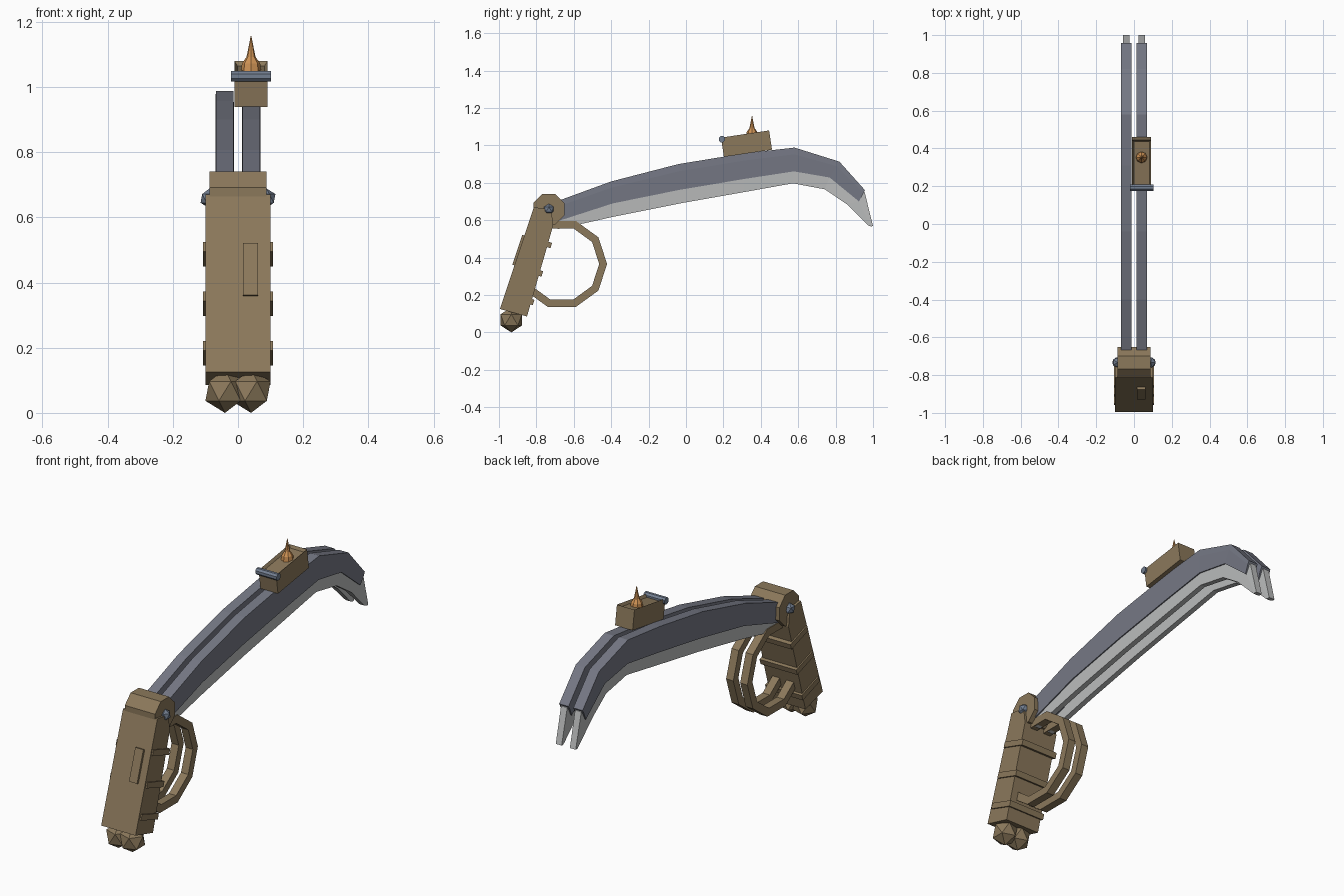
import bpy, bmesh
from math import radians, pi, sin, cos
from mathutils import Matrix

if "Cube" in bpy.data.objects:
    bpy.data.objects.remove(bpy.data.objects["Cube"])


def material(name, rgb):
    m = bpy.data.materials.new(name)
    m.diffuse_color = (*rgb, 1)
    m.use_nodes = True
    m.node_tree.nodes["Principled BSDF"].inputs["Base Color"].default_value = m.diffuse_color
    return m


BROWN = material("brown", (0.26, 0.19, 0.105))
STEEL = material("blue_grey_steel", (0.18, 0.19, 0.235))
EDGE = material("light_edge_grey", (0.50, 0.51, 0.51))
BOLT = material("bolt_blue", (0.17, 0.21, 0.28))
COPPER = material("copper", (0.62, 0.29, 0.09))


def finish(name, bm, mat):
    bmesh.ops.recalc_face_normals(bm, faces=bm.faces[:])
    me = bpy.data.meshes.new(name)
    bm.to_mesh(me)
    bm.free()
    me.materials.append(mat)
    ob = bpy.data.objects.new(name, me)
    bpy.context.collection.objects.link(ob)
    return ob


def loft(name, rings, mat, closed=False):
    """Skin a list of equal rings; cap the ends or close into a loop."""
    bm = bmesh.new()
    vs = [[bm.verts.new(p) for p in r] for r in rings]
    n = len(rings[0])
    for i in range(len(vs) if closed else len(vs) - 1):
        a, b = vs[i], vs[(i + 1) % len(vs)]
        for j in range(n):
            k = (j + 1) % n
            bm.faces.new((a[j], a[k], b[k], b[j]))
    if not closed:
        bm.faces.new(vs[0])
        bm.faces.new(vs[-1])
    return finish(name, bm, mat)


def prism(name, profile, x0, x1, mat):
    """Extrude a y-z profile along x."""
    return loft(name, [[(x, y, z) for y, z in profile] for x in (x0, x1)], mat)


def box(name, centre, size, tilt, mat, recess=0):
    bm = bmesh.new()
    bmesh.ops.create_cube(bm, size=1)
    bmesh.ops.scale(bm, vec=size, verts=bm.verts[:])
    if recess:
        top = max(bm.faces, key=lambda f: f.calc_center_median().z)
        bmesh.ops.inset_region(bm, faces=[top], thickness=0.014)
        bmesh.ops.translate(bm, vec=(0, 0, -recess), verts=top.verts[:])
    bm.transform(Matrix.Translation(centre) @ Matrix.Rotation(radians(tilt), 4, 'X'))
    return finish(name, bm, mat)


def ball(name, centre, r, mat):
    bm = bmesh.new()
    bmesh.ops.create_icosphere(bm, subdivisions=1, radius=r)
    bmesh.ops.translate(bm, vec=centre, verts=bm.verts[:])
    return finish(name, bm, mat)


def circle(cy, cz, r, n, start=0.0):
    return [(cy + r * cos(start + 2 * pi * i / n), cz + r * sin(start + 2 * pi * i / n))
            for i in range(n)]


# Blade stations: spine top, body/edge boundary, cutting edge (y, z each)
STATIONS = [
    ((-.72, .69), (-.70, .59), (-.685, .552)),
    ((-.40, .807), (-.39, .69), (-.38, .62)),
    ((-.04, .90), (-.035, .762), (-.03, .69)),
    ((.31, .957), (.31, .82), (.31, .75)),
    ((.58, .988), (.577, .861), (.572, .797)),
    ((.82, .913), (.768, .828), (.742, .765)),
    ((.957, .76), (.925, .70), (.86, .685)),
]


def mix(a, b, t):
    return a[0] + (b[0] - a[0]) * t, a[1] + (b[1] - a[1]) * t


for side, s in (("left", -1), ("right", 1)):
    cx = 0.041 * s
    body, edge = [], []
    for top, mid, low in STATIONS:
        line = mix(top, mid, 0.28)
        rows = ((top, .027), (line, .028), (mid, .024))
        body.append([(cx - w, *p) for p, w in rows] + [(cx + w, *p) for p, w in rows[::-1]])
        up = mix(mid, top, 0.25)
        rows = ((up, .018), (mid, .018), (low, .014))
        edge.append([(cx - w, *p) for p, w in rows] + [(cx + w, *p) for p, w in rows[::-1]])
    # hooked point of the cutting edge
    rows = (((1.0, .568), .017), ((.988, .567), .017), ((.973, .572), .014))
    last = ((.955, .75), (.925, .70), (.86, .685))
    edge[-1] = [(cx - .018, *p) for p in last] + [(cx + .018, *p) for p in last[::-1]]
    edge.append([(cx - w, *p) for p, w in rows] + [(cx + w, *p) for p, w in rows[::-1]])
    loft(f"blade_body_{side}", body, STEEL)
    loft(f"blade_edge_{side}", edge, EDGE)

    # Ten-sided hand guard ring
    outer, inner = circle(-.664, .366, .242, 10), circle(-.664, .366, .200, 10)
    x0, x1 = cx - .021, cx + .021
    loft(f"guard_ring_{side}",
         [[(x0, *o), (x1, *o), (x1, *i), (x0, *i)] for o, i in zip(outer, inner)],
         BROWN, closed=True)

    # Faceted pommel and pivot bolt
    ball(f"pommel_{side}", (.040 * s, -.934, .067), .067, BROWN)
    ball(f"pivot_bolt_{side}", (.088 * s, -.733, .658), .030, BOLT)

# Handle and octagonal pivot cap
prism("handle", [(-.995, .125), (-.85, .085), (-.71, .572), (-.72, .655), (-.813, .67)],
      -.1, .1, BROWN)
prism("pivot_cap", circle(-.733, .658, .089, 8, pi / 8), -.088, .088, BROWN)

# Handle bands and front panel
for i, (y, z) in enumerate(((-.79, .487), (-.838, .335), (-.885, .183))):
    box(f"handle_band_{i + 1}", (0, y, z), (.214, .147, .03), -18.3, BROWN)
box("front_panel", (.0385, -.89, .438), (.047, .025, .168), -18.3, BROWN)

# Sight block with recessed top, cross bar and spike
box("sight_block", (.04, .3235, 1.009), (.102, .26, .104), 8.5, BROWN, recess=.014)
prism("sight_bar", circle(.192, 1.033, .018, 8, pi / 8), -.022, .102, BOLT)
spike = [(.031, 1.045), (.028, 1.072), (.014, 1.092), (.008, 1.12), (.001, 1.157)]
loft("spike", [[(.04 + x, .353 + y, z) for x, y in circle(0, 0, r, 8)] for r, z in spike], COPPER)
